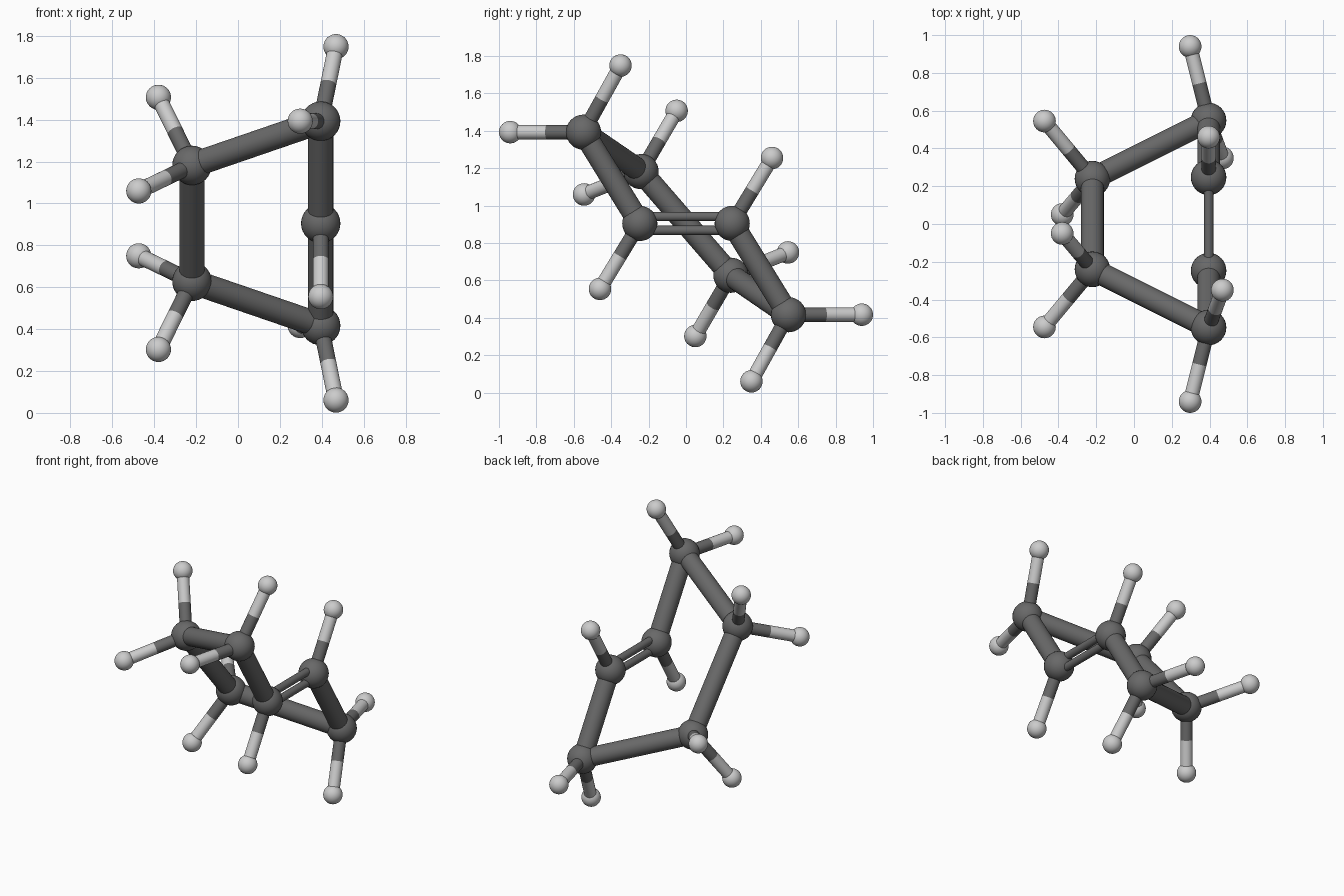
import bpy
from math import radians
from mathutils import Vector

if "Cube" in bpy.data.objects:
    bpy.data.objects.remove(bpy.data.objects["Cube"])

CZ = 0.905                      # height of the two-fold axis (along x)
R_C, R_H = 0.094, 0.06          # atom radii
R_CC, R_CH, R_DB = 0.06, 0.038, 0.025   # bond radii


def material(name, value):
    m = bpy.data.materials.new(name)
    m.diffuse_color = (value, value, value, 1)
    m.use_nodes = True
    m.node_tree.nodes["Principled BSDF"].inputs["Base Color"].default_value = m.diffuse_color
    return m


DARK = material("dark_grey", 0.14)
LIGHT = material("light_grey", 0.6)


def finish(name, mat):
    ob = bpy.context.object
    ob.name = name
    ob.data.materials.append(mat)
    bpy.ops.object.shade_smooth_by_angle(angle=radians(40))


def atom(name, p, r, mat):
    bpy.ops.mesh.primitive_uv_sphere_add(segments=32, ring_count=16, radius=r, location=p)
    finish(name, mat)


def bond(name, a, b, r, mat):
    d = b - a
    bpy.ops.mesh.primitive_cylinder_add(
        vertices=32, radius=r, depth=d.length, location=(a + b) / 2,
        rotation=d.to_track_quat('Z', 'Y').to_euler())
    finish(name, mat)


def turned(p):
    """Half turn about the x-parallel axis at height CZ."""
    return Vector((p.x, -p.y, 2 * CZ - p.z))


# One half of the ring: carbon position and its hydrogens
half = {
    "alkene": ((0.395, -0.247, 0.905), [(0.395, -0.46, 0.555)]),
    "upper": ((0.395, -0.548, 1.393), [(0.468, -0.35, 1.749), (0.297, -0.94, 1.393)]),
    "side": ((-0.22, -0.24, 1.182), [(-0.38, -0.05, 1.507), (-0.474, -0.545, 1.06)]),
}

ring = {}
for tag, move in (("a", lambda p: p), ("b", turned)):
    for name, (c, hs) in half.items():
        c = move(Vector(c))
        ring[name + tag] = c
        atom(f"carbon_{name}_{tag}", c, R_C, DARK)
        # Hydrogens with two-tone bonds
        for i, h in enumerate(hs):
            h = move(Vector(h))
            mid = (c + h) / 2
            atom(f"hydrogen_{name}_{tag}{i}", h, R_H, LIGHT)
            bond(f"bond_dark_{name}_{tag}{i}", c, mid, R_CH, DARK)
            bond(f"bond_light_{name}_{tag}{i}", mid, h, R_CH, LIGHT)

# Single bonds round the ring
for a, b in (("alkenea", "uppera"), ("uppera", "sidea"), ("sidea", "sideb"),
             ("sideb", "upperb"), ("upperb", "alkeneb")):
    bond(f"bond_{a}_{b}", ring[a], ring[b], R_CC, DARK)

# Double bond: two thin rods
for i, dz in enumerate((-0.037, 0.037)):
    off = Vector((0, 0, dz))
    bond(f"double_bond_{i}", ring["alkenea"] + off, ring["alkeneb"] + off, R_DB, DARK)
